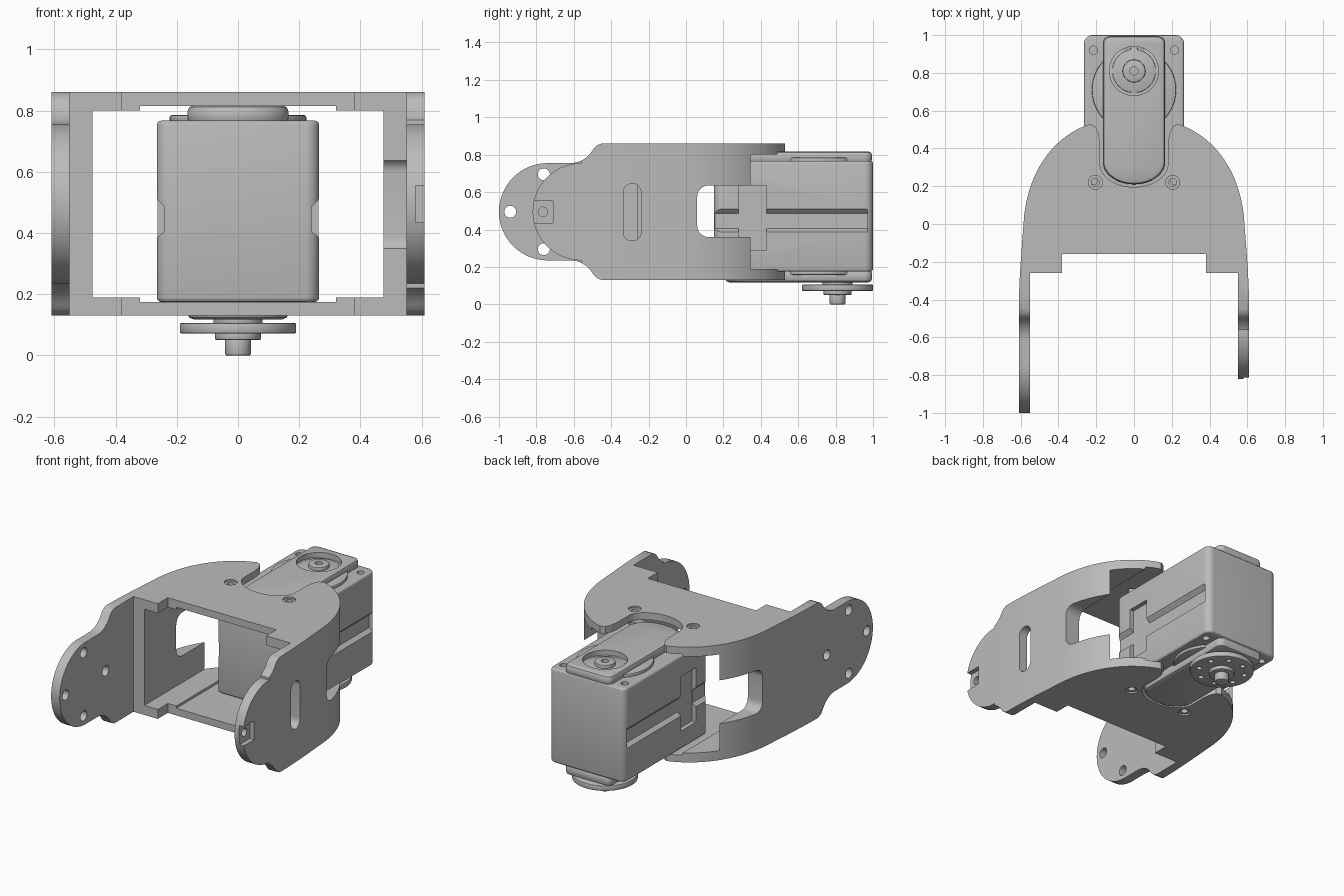
import bpy, bmesh, math
from mathutils import Vector
from mathutils.geometry import interpolate_bezier

if "Cube" in bpy.data.objects:
    bpy.data.objects.remove(bpy.data.objects["Cube"])

grey = bpy.data.materials.new("plain_grey")
grey.diffuse_color = (0.5, 0.5, 0.5, 1)
grey.use_nodes = True
grey.node_tree.nodes["Principled BSDF"].inputs["Base Color"].default_value = grey.diffuse_color
MID = 0.495      # mid height of bracket
AXIS = 0.81      # y of the output shaft


def prism(name, pts, lo, hi, axis="z"):
    """Extrude a 2D outline along z (x,y), x (y,z) or y (x,z)."""
    place = {"z": lambda a, b, c: (a, b, c), "x": lambda a, b, c: (c, a, b),
             "y": lambda a, b, c: (a, c, b)}[axis]
    bm = bmesh.new()
    face = bm.faces.new([bm.verts.new(place(a, b, lo)) for a, b in pts])
    new = bmesh.ops.extrude_face_region(bm, geom=[face])["geom"]
    step = Vector(place(0, 0, hi - lo))
    bmesh.ops.translate(bm, vec=step, verts=[v for v in new if isinstance(v, bmesh.types.BMVert)])
    bmesh.ops.recalc_face_normals(bm, faces=bm.faces)
    me = bpy.data.meshes.new(name)
    bm.to_mesh(me)
    bm.free()
    me.materials.append(grey)
    ob = bpy.data.objects.new(name, me)
    bpy.context.collection.objects.link(ob)
    return ob


def arc(cx, cy, r, a0, a1, n=24, ry=None):
    return [(cx + r * math.cos(math.radians(a0 + (a1 - a0) * i / n)),
             cy + (ry or r) * math.sin(math.radians(a0 + (a1 - a0) * i / n))) for i in range(n + 1)]


def circle(cx, cy, r, n=40):
    return arc(cx, cy, r, 0, 360, n)[:-1]


def rect(x0, x1, y0, y1, r=0):
    if not r:
        return [(x0, y0), (x1, y0), (x1, y1), (x0, y1)]
    return (arc(x1 - r, y1 - r, r, 0, 90, 8) + arc(x0 + r, y1 - r, r, 90, 180, 8)
            + arc(x0 + r, y0 + r, r, 180, 270, 8) + arc(x1 - r, y0 + r, r, 270, 360, 8))


def apply(ob, mod):
    bpy.context.view_layer.objects.active = ob
    bpy.ops.object.modifier_apply(modifier=mod.name)


def cut(ob, pts, lo, hi, axis="z", op="DIFFERENCE"):
    tool = prism("cutter", pts, lo, hi, axis)
    mod = ob.modifiers.new("cut", "BOOLEAN")
    mod.operation, mod.solver, mod.object = op, "EXACT", tool
    apply(ob, mod)
    bpy.data.objects.remove(tool, do_unlink=True)


def bevel(ob, width, segments=2, angle=50):
    mod = ob.modifiers.new("bevel", "BEVEL")
    mod.width, mod.segments, mod.angle_limit = width, segments, math.radians(angle)
    apply(ob, mod)


def mirror_x(half):
    return half + [(-x, y) for x, y in reversed(half)]


def curve(*p, n=14):
    return [(v.x, v.y) for v in interpolate_bezier(*[Vector((a, b, 0)) for a, b in p], n)]


# Bracket: plan outline with curved shoulders and two arms
half = (curve((.23, .53), (.42, .47), (.57, .28), (.585, 0), n=22)
        + curve((.585, 0), (.595, -.14), (.61, -.3), (.61, -.46), n=8)[1:] + [(.61, -1)])
bracket = prism("bracket", mirror_x(half), .13, .86)

# Side silhouette: full height body narrowing to round lobes
top = [(.7, .9), (.7, .861), (-.45, .861), (-.475, .85)] + curve(
    (-.49, .838), (-.52, .785), (-.565, .755), (-.62, .755), n=10)
low = [(y, 2 * MID - z) for y, z in reversed(top)]
cut(bracket, top + arc(-.74, MID, .26, 90, 270, 32) + low, -.8, .8, "x", "INTERSECT")
cut(bracket, [(-1.1, .9), (-1.1, .09), (-.56, .09)] + arc(-.56, MID, .26, 270, 90, 32)
    + [(-.56, .9)], .3, .8, "x")

# Space between arms, front notch, hollow inside and thinned plates
cut(bracket, rect(-.55, .55, -1.2, -.26), 0, 1)
cut(bracket, rect(-.38, .38, -.5, -.16), 0, 1)
cut(bracket, rect(-.475, .475, -.6, .8), .19, .80, "z")
cut(bracket, rect(-.32, .32, -.6, .8), .175, .815, "z")

# Rear slot around the motor caps, side windows
slot = [(.26, .6), (.235, .53), (.205, .515), (.188, .48), (.18, .43)] + arc(0, .32, .18, 0, -90, 14, .125)
cut(bracket, slot + [(-x, y) for x, y in reversed(slot[:-1])], 0, 1)
cut(bracket, rect(.06, .6, .36, .635, .06), -.8, .8, "x")

# Plate screw holes with shallow countersinks
for x in (-.205, .205):
    cut(bracket, circle(x, .22, .021, 20), 0, 1)
    for lo, hi in ((.85, .9), (.1, .14)):
        cut(bracket, circle(x, .22, .037, 24), lo, hi)

# Left arm bolt holes; right arm slot, square recess and pin hole
for y, z in ((-.94, MID), (-.54, MID), (-.76, .695), (-.76, .295)):
    cut(bracket, circle(y, z, .032, 24), -.8, -.4, "x")
cut(bracket, rect(-.335, -.24, .34, .645, .047), .4, .8, "x")
cut(bracket, rect(-.9, -.71, .435, .555), .58, .8, "x")
cut(bracket, circle(-.765, MID, .025, 24), .4, .8, "x")

# Motor housing with rounded corners
body = prism("motor_housing", rect(-.265, .265, .15, 1, .045), .175, .767)
bevel(body, .014, 3)
for s in (-1, 1):
    cut(body, [(s * .3, .36), (s * .24, .405), (s * .24, .485), (s * .3, .545)], .1, .97, "y")
    cut(body, rect(.28, .43, .29, .635), *sorted((s * .238, s * .3)), "x")
    for y in (.92, .23):
        cut(body, circle(s * .215, y, .022, 20), .7, .9)
        cut(body, circle(s * .215, y, .022, 20), .1, .24)

# Raised round pads under the caps
for name, lo, hi in (("upper_pad", .76, .785), ("lower_pad", .158, .18)):
    bevel(prism(name, circle(0, .71, .223, 56), lo, hi), .006)

# Long caps above and below the housing
cap = arc(0, .33, .165, 180, 360, 28, .12) + arc(.125, .955, .04, 0, 90, 6) + arc(-.125, .955, .04, 90, 180, 6)
upper_cap = prism("upper_cap", cap, .755, .817)
bevel(upper_cap, .02, 2)
cut(upper_cap, circle(0, AXIS, .13, 48), .782, .9)
lower_cap = prism("lower_cap", cap, .118, .185)
bevel(lower_cap, .02, 2)


def disc(name, r, lo, hi, edge=.005):
    ob = prism(name, circle(0, AXIS, r, 56), lo, hi)
    bevel(ob, edge)
    return ob


# Idler boss in the upper cap recess
boss = disc("idler_boss", .06, .77, .81)
cut(boss, circle(0, AXIS, .022, 24), .785, .9)
disc("idler_ring", .115, .77, .789, .004)

# Output horn, hub and shaft below
horn = disc("output_horn", .19, .072, .106)
for i in range(8):
    a = math.radians(22.5 + 45 * i)
    cut(horn, circle(.14 * math.cos(a), AXIS + .14 * math.sin(a), .016, 16), 0, .2)
disc("horn_neck", .08, .1, .13)
disc("horn_hub", .075, .05, .08)
disc("output_shaft", .042, 0, .06)

# Smooth rounded faces while keeping edges sharp
for ob in bpy.context.scene.objects:
    ob.select_set(True)
bpy.context.view_layer.objects.active = bracket
bpy.ops.object.shade_smooth_by_angle(angle=math.radians(30))
